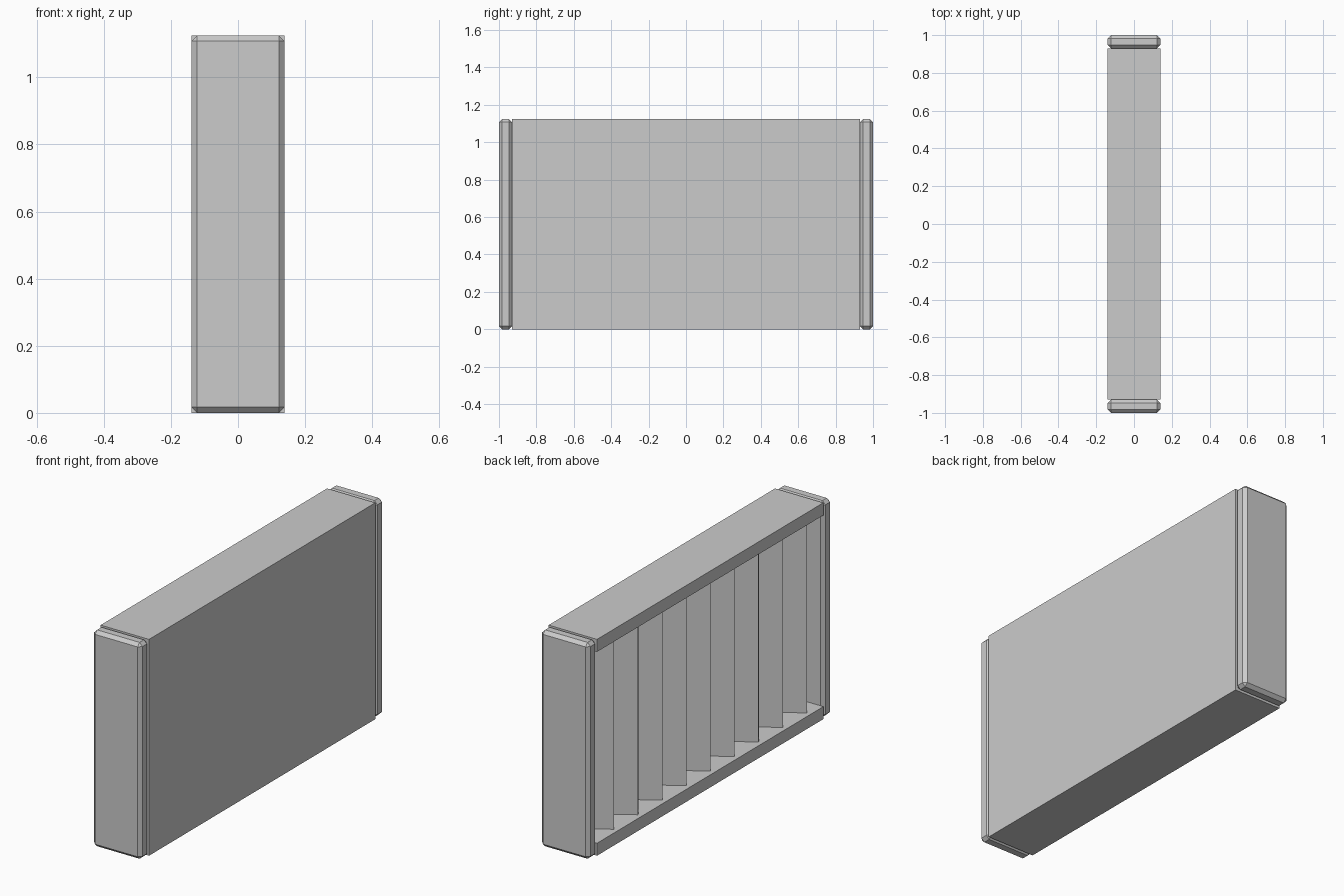
import bpy, bmesh, math

if "Cube" in bpy.data.objects:
    bpy.data.objects.remove(bpy.data.objects["Cube"])

HX, H, BODY_Y, T = 0.139, 1.125, 0.93, 0.065   # half depth, height, half body length, wall
BEVEL = 0.017

grey = bpy.data.materials.new("light grey")
grey.diffuse_color = (0.6, 0.6, 0.6, 1)
grey.use_nodes = True
grey.node_tree.nodes["Principled BSDF"].inputs["Base Color"].default_value = grey.diffuse_color


def finish(name, bm):
    bmesh.ops.recalc_face_normals(bm, faces=bm.faces)
    mesh = bpy.data.meshes.new(name)
    bm.to_mesh(mesh)
    bm.free()
    mesh.materials.append(grey)
    obj = bpy.data.objects.new(name, mesh)
    bpy.context.collection.objects.link(obj)
    return obj


def box(name, size, loc, bevel=0.0, turn=0.0):
    bm = bmesh.new()
    bmesh.ops.create_cube(bm, size=1)
    bmesh.ops.scale(bm, vec=size, verts=bm.verts)
    if bevel:
        bmesh.ops.bevel(bm, geom=bm.edges[:], offset=bevel, segments=1,
                        profile=0.5, affect='EDGES')
    obj = finish(name, bm)
    obj.location = loc
    obj.rotation_euler.z = turn
    return obj


# Channel-shaped housing: open towards -x, extruded along y
profile = [(-HX, 0), (HX, 0), (HX, H), (-HX, H),
           (-HX, H - T), (HX - T, H - T), (HX - T, T), (-HX, T)]
bm = bmesh.new()
face = bm.faces.new([bm.verts.new((x, -BODY_Y, z)) for x, z in profile])
ext = bmesh.ops.extrude_face_region(bm, geom=[face])
bmesh.ops.translate(bm, vec=(0, 2 * BODY_Y, 0),
                    verts=[v for v in ext["geom"] if isinstance(v, bmesh.types.BMVert)])
finish("housing", bm)

# Chamfered end caps
for side, label in ((-1, "front"), (1, "back")):
    box(label + "_end_cap", (2 * HX, 1 - BODY_Y, H),
        (0, side * (1 + BODY_Y) / 2, H / 2), BEVEL)

# Angled vertical louvres inside the opening
for i in range(9):
    box(f"louvre_{i + 1}", (0.146, 0.008, H - 2 * T),
        (-0.052, (i - 4) * 0.198, H / 2), turn=math.radians(32))
